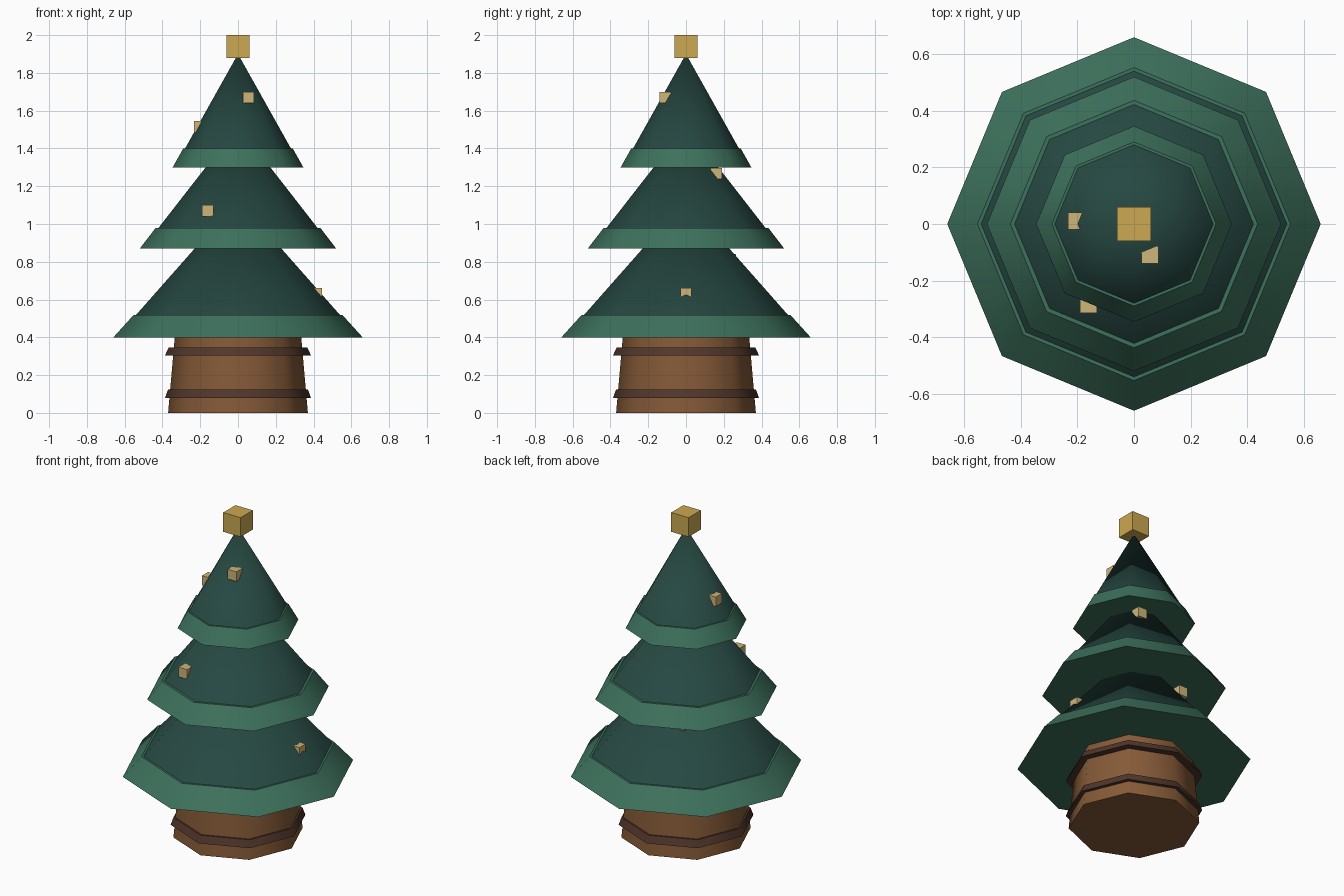
import bpy, math

if "Cube" in bpy.data.objects:
    bpy.data.objects.remove(bpy.data.objects["Cube"])


def material(name, rgb):
    def lin(c):
        c /= 255
        return c / 12.92 if c <= 0.04045 else ((c + 0.055) / 1.055) ** 2.4
    m = bpy.data.materials.new(name)
    m.diffuse_color = (*[lin(c) for c in rgb], 1)
    m.use_nodes = True
    m.node_tree.nodes["Principled BSDF"].inputs["Base Color"].default_value = m.diffuse_color
    return m


DARK = material("dark green", (38, 72, 66))
LIGHT = material("light green", (61, 113, 92))
WOOD = material("wood brown", (133, 90, 55))
HOOP = material("dark brown", (80, 54, 43))
GOLD = material("gold", (204, 169, 82))
PALE = material("pale gold", (206, 182, 120))


def frustum(name, z0, z1, r0, r1, mat):
    """Eight-sided tapered solid, corners on the x and y axes."""
    bpy.ops.mesh.primitive_cone_add(vertices=8, radius1=r0, radius2=r1,
                                    depth=z1 - z0, location=(0, 0, (z0 + z1) / 2))
    o = bpy.context.object
    o.name = name
    o.data.materials.append(mat)
    bpy.ops.object.shade_smooth_by_angle(angle=math.radians(50))
    return o


def cube(name, loc, size, mat):
    bpy.ops.mesh.primitive_cube_add(size=size, location=loc)
    o = bpy.context.object
    o.name = name
    o.data.materials.append(mat)


# Trunk tub with two hoops
frustum("trunk", 0, 0.42, 0.37, 0.333, WOOD)
frustum("lower_hoop", 0.08, 0.125, 0.386, 0.37, HOOP)
frustum("upper_hoop", 0.305, 0.345, 0.386, 0.368, HOOP)

# Foliage tiers: light rim around a dark cone
# (rim bottom, rim top, rim radii, cone radius, cone tip)
tiers = [
    (0.40, 0.518, 0.66, 0.553, 0.644, 1.13),
    (0.87, 0.978, 0.52, 0.437, 0.506, 1.52),
    (1.30, 1.40, 0.346, 0.29, 0.337, 1.90),
]
for i, (z0, z1, r0, r1, rc, tip) in enumerate(tiers, 1):
    frustum(f"tier_{i}_rim", z0, z1, r0, r1, LIGHT)
    frustum(f"tier_{i}_cone", z0 + 0.004, tip, rc - 0.003, 0, DARK)

# Topper
cube("topper", (0, 0, 1.94), 0.12, GOLD)

# Small ornaments spiralling round the tree
ornaments = [
    (0.415, 0.0, 0.63), (-0.142, 0.236, 0.81), (-0.16, -0.285, 1.07),
    (0.095, 0.16, 1.267), (-0.204, 0.01, 1.515), (0.056, -0.11, 1.67),
]
for i, p in enumerate(ornaments, 1):
    cube(f"ornament_{i}", p, 0.06, PALE)
